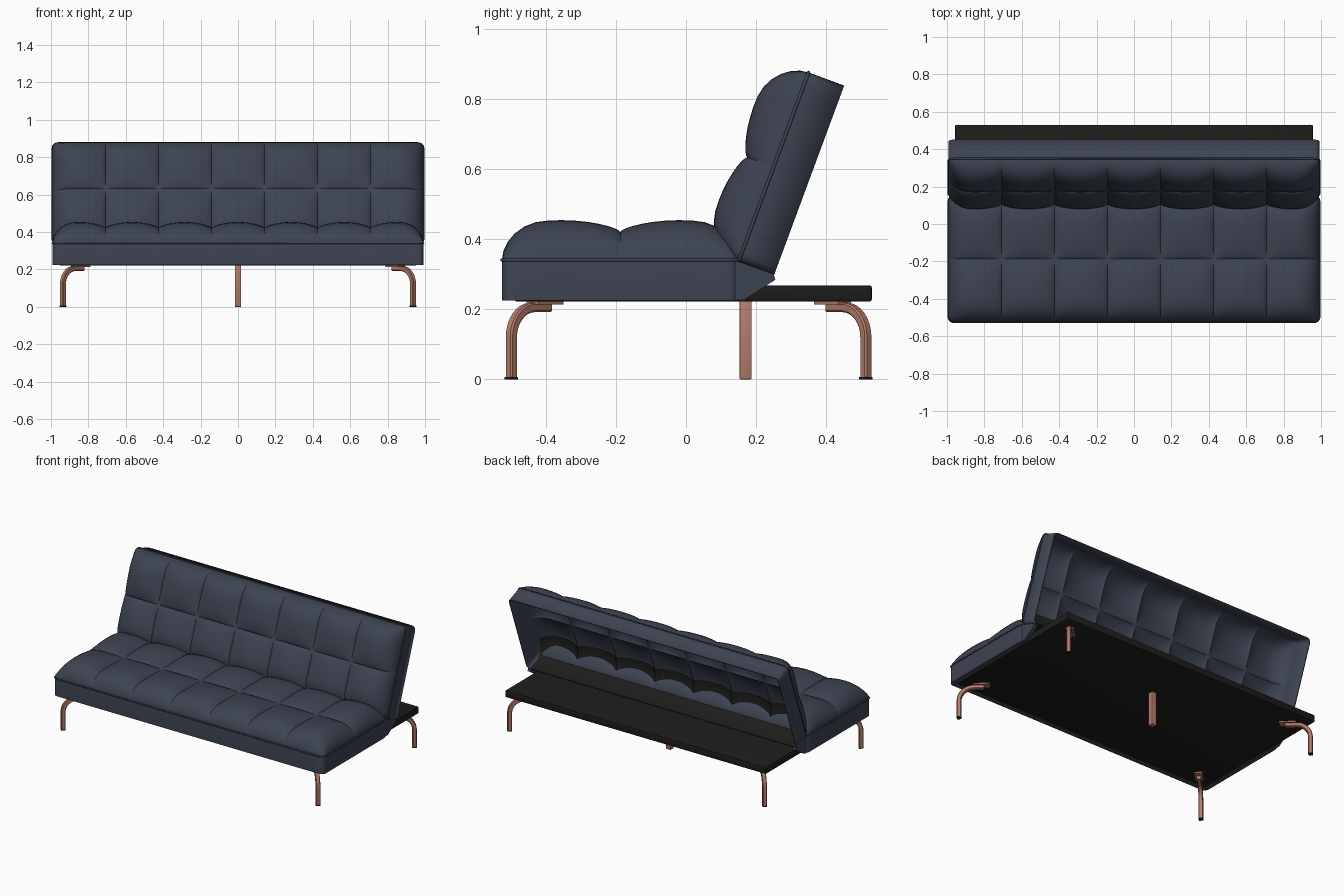
import bpy, bmesh, math
from mathutils import Matrix, Vector

if "Cube" in bpy.data.objects:
    bpy.data.objects.remove(bpy.data.objects["Cube"])


def material(name, rgb):
    m = bpy.data.materials.new(name)
    m.diffuse_color = (*rgb, 1)
    m.use_nodes = True
    m.node_tree.nodes["Principled BSDF"].inputs["Base Color"].default_value = m.diffuse_color
    return m


NAVY = material("navy fabric", (0.046, 0.056, 0.082))
BLACK = material("black board", (0.012, 0.012, 0.011))
COPPER = material("copper metal", (0.46, 0.20, 0.145))

HALF_W, COLS, CORNER = 0.992, 7, 0.03


def make(name, bm, mats, angle=35):
    me = bpy.data.meshes.new(name)
    bm.to_mesh(me)
    bm.free()
    for m in mats:
        me.materials.append(m)
    ob = bpy.data.objects.new(name, me)
    bpy.context.collection.objects.link(ob)
    bpy.ops.object.select_all(action='DESELECT')
    ob.select_set(True)
    bpy.context.view_layer.objects.active = ob
    bpy.ops.object.shade_smooth_by_angle(angle=math.radians(angle))
    return ob


def box(name, lo, hi, mat, bevel=0.0, matrix=Matrix()):
    bm = bmesh.new()
    bmesh.ops.create_cube(bm, size=1)
    for v in bm.verts:
        v.co = Vector([a + (c + 0.5) * (b - a) for a, b, c in zip(lo, hi, v.co)])
    if bevel:
        bmesh.ops.bevel(bm, geom=bm.edges[:], offset=bevel, segments=2, affect='EDGES', profile=0.5)
    bm.transform(matrix)
    return make(name, bm, [mat])


# ---- tufted cushion surface in local (x, v, n) coordinates ----
def stops(cells, n):
    # samples bunched towards the seams
    return [c + 0.5 - 0.5 * math.cos(math.pi * i / n) for c in range(cells) for i in range(n)] + [cells]


def rise(d, r=0.115):
    return math.sqrt(max(0, 1 - (1 - min(d / r, 1)) ** 2))


def tufted_grid(length, drop=0.0):
    bm = bmesh.new()
    rows = []
    for t in stops(2, 14):
        row = []
        v = t / 2 * length
        for s in stops(COLS, 12):
            x = (s / COLS * 2 - 1) * HALF_W
            dx, dv = HALF_W - abs(x), min(v, length - v)
            puff = abs(math.sin(math.pi * s) * math.sin(math.pi * t)) ** 0.6
            n = 0.08 * rise(dx) * rise(dv) + 0.034 * puff - drop
            # round the plan corners
            px, pv = x, v
            if dx < CORNER and dv < CORNER:
                a, b = 1 - dx / CORNER, 1 - dv / CORNER
                px = math.copysign(HALF_W - CORNER + CORNER * a * math.sqrt(1 - b * b / 2), x)
                q = CORNER - CORNER * b * math.sqrt(1 - a * a / 2)
                pv = q if v < length / 2 else length - q
            row.append(bm.verts.new((px, pv, n)))
        rows.append(row)
    for r0, r1 in zip(rows, rows[1:]):
        for i in range(len(r0) - 1):
            bm.faces.new((r0[i], r0[i + 1], r1[i + 1], r1[i]))
    return bm


def cushion(name, length, depth, matrix, black_wall, closed):
    bm = tufted_grid(length)
    top = bm.faces[:]
    rim = [e for e in bm.edges if e.is_boundary]
    ext = bmesh.ops.extrude_edge_only(bm, edges=rim)["geom"]
    bmesh.ops.translate(bm, vec=(0, 0, -depth), verts=[g for g in ext if isinstance(g, bmesh.types.BMVert)])
    if closed:
        bmesh.ops.contextual_create(bm, geom=[e for e in bm.edges if e.is_boundary])
    bmesh.ops.recalc_face_normals(bm, faces=bm.faces[:])
    bm.normal_update()
    if sum(f.normal.z for f in top) < 0:
        bmesh.ops.reverse_faces(bm, faces=bm.faces[:])
        bm.normal_update()
    # the wall hidden at the hinge is black
    for f in bm.faces:
        c = f.calc_center_median()
        if c.z < -0.01 and f.normal.y * black_wall > 0.95:
            f.material_index = 1
    bm.transform(matrix)
    return make(name, bm, [NAVY, BLACK])


def piping(name, length, matrix):
    cu = bpy.data.curves.new(name, 'CURVE')
    cu.dimensions = '3D'
    cu.bevel_depth, cu.bevel_resolution = 0.005, 1
    pts = []
    for cx, cv, a0 in ((1, 1, 0), (-1, 1, 90), (-1, 0, 180), (1, 0, 270)):
        for k in range(5):
            a = math.radians(a0 + k * 22.5)
            pts.append(matrix @ Vector((cx * (HALF_W - CORNER) + CORNER * math.cos(a),
                                        (length - CORNER if cv else CORNER) + CORNER * math.sin(a), 0)))
    sp = cu.splines.new('POLY')
    sp.points.add(len(pts) - 1)
    for p, co in zip(sp.points, pts):
        p.co = (*co, 1)
    sp.use_cyclic_u = True
    cu.materials.append(NAVY)
    bpy.context.collection.objects.link(bpy.data.objects.new(name, cu))


# ---- seat ----
SEAT_L, BACK_L = 0.675, 0.576
seat_m = Matrix.Translation((0, -0.525, 0.34))
cushion("seat", SEAT_L, 0.115, seat_m, 1, True)
piping("seat_piping", SEAT_L, seat_m)

# ---- reclined backrest: open shell ----
c, s = 0.938, 0.347
back_m = Matrix(((1, 0, 0, 0), (0, s, -c, 0.15), (0, c, s, 0.335), (0, 0, 0, 1)))
back = cushion("backrest", BACK_L, 0.108, back_m, -1, False)
solid = back.modifiers.new("thickness", 'SOLIDIFY')
solid.thickness, solid.offset = 0.008, -1
piping("backrest_piping", BACK_L, back_m)

# black lining behind the lowest part of the backrest
bm = tufted_grid(BACK_L, 0.014)
bmesh.ops.delete(bm, geom=[v for v in bm.verts if v.co.y > 0.13 or abs(v.co.x) > 0.975], context='VERTS')
bm.transform(back_m @ Matrix.Translation((0, 0.012, 0)))
make("backrest_lining", bm, [BLACK])

# fabric gussets closing the hinge at both ends
for side, label in ((-1, "left"), (1, "right")):
    bm = bmesh.new()
    prof = [(0.13, 0.335), (0.13, 0.226), (0.165, 0.226), (0.255, 0.284), (0.25, 0.30), (0.15, 0.336)]
    f = bm.faces.new([bm.verts.new((side * 0.985, y, z)) for y, z in prof])
    r = bmesh.ops.extrude_face_region(bm, geom=[f])["geom"]
    bmesh.ops.translate(bm, vec=(-side * 0.025, 0, 0), verts=[g for g in r if isinstance(g, bmesh.types.BMVert)])
    bmesh.ops.recalc_face_normals(bm, faces=bm.faces[:])
    make(label + "_hinge_gusset", bm, [NAVY])

# ---- base board ----
box("base_board", (-0.957, -0.49, 0.222), (0.957, 0.53, 0.268), BLACK, 0.006)


# ---- bent corner legs: chamfered square bar swept towards the centre ----
def bent_leg(name, x, y):
    d = Vector((-math.copysign(1, x), -math.copysign(1, y), 0)).normalized()
    side = Vector((-d.y, d.x, 0))
    up, base, R, h, ch = Vector((0, 0, 1)), Vector((x, y, 0)), 0.085, 0.0135, 0.009
    path = [(0, 0.006, 0)]
    for k in range(9):
        a = math.pi / 2 * k / 8
        path.append((R - R * math.cos(a), 0.12 + R * math.sin(a), a))
    path.append((0.15, 0.205, math.pi / 2))
    section = [(h, ch), (ch, h), (-ch, h), (-h, ch), (-h, -ch), (-ch, -h), (ch, -h), (h, -ch)]
    bm = bmesh.new()
    rings = []
    for u, z, a in path:
        nrm = d * math.cos(a) - up * math.sin(a)
        rings.append([bm.verts.new(base + d * u + up * z + nrm * p + side * q) for p, q in section])
    for r0, r1 in zip(rings, rings[1:]):
        for i in range(8):
            bm.faces.new((r0[i], r0[i - 1], r1[i - 1], r1[i]))
    bm.faces.new(rings[0])
    bm.faces.new(rings[-1])
    bmesh.ops.recalc_face_normals(bm, faces=bm.faces[:])
    make(name, bm, [COPPER])
    # mounting plate and foot pad
    turn = Matrix.Rotation(math.atan2(d.y, d.x), 4, 'Z')
    box(name + "_plate", (0.085, -0.025, 0.213), (0.185, 0.025, 0.224), COPPER, 0, Matrix.Translation(base) @ turn)
    box(name + "_foot", (-0.0135, -0.0135, 0), (0.0135, 0.0135, 0.006), BLACK, 0, Matrix.Translation(base) @ turn)


for sx, lx in ((-1, "left"), (1, "right")):
    bent_leg("front_%s_leg" % lx, sx * 0.936, -0.498)
    bent_leg("back_%s_leg" % lx, sx * 0.936, 0.513)

# ---- straight centre leg ----
box("centre_leg", (-0.017, 0.153, 0), (0.017, 0.187, 0.224), COPPER, 0.003)
